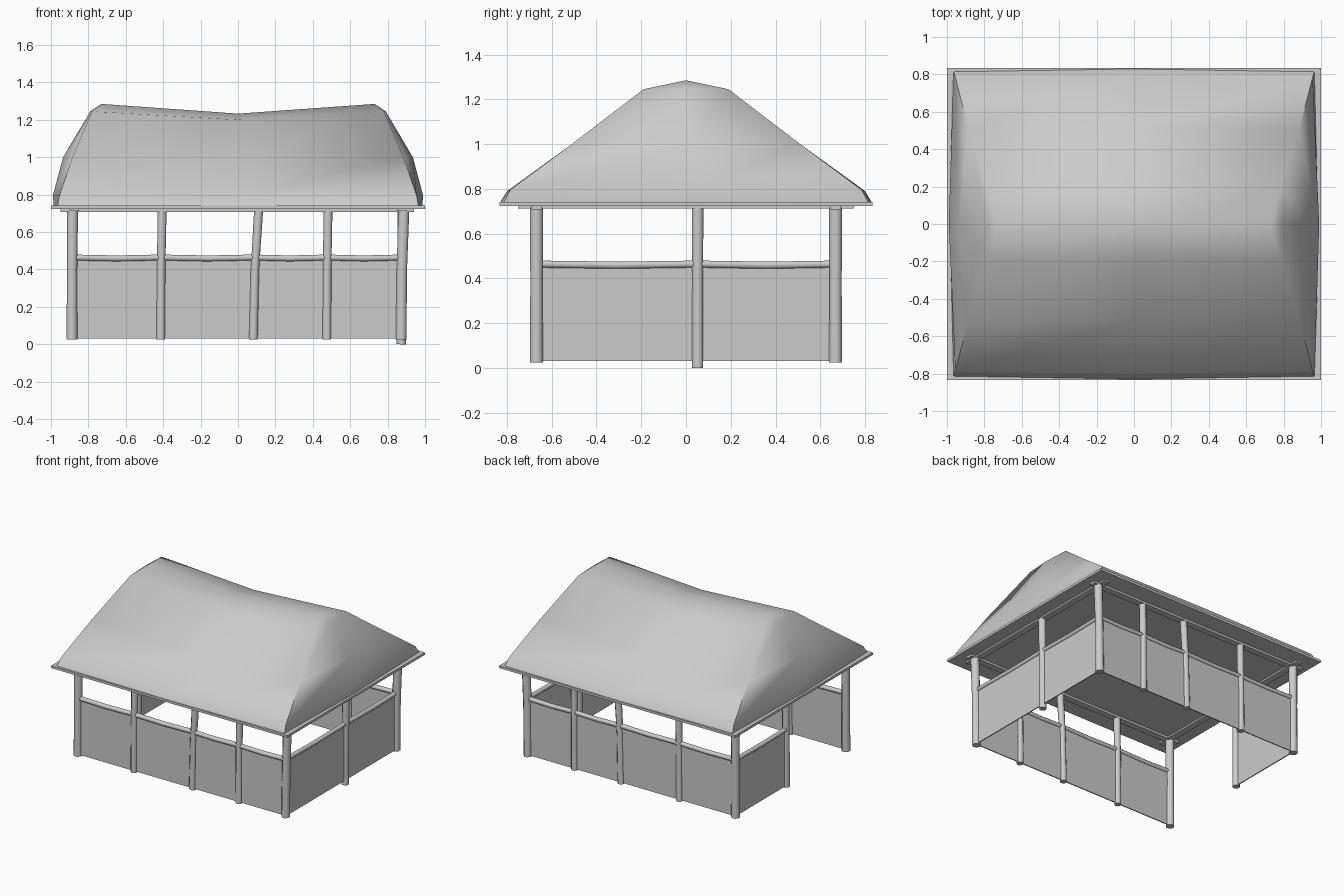
import bpy
import bmesh
import math
from mathutils import Vector

if "Cube" in bpy.data.objects:
    bpy.data.objects.remove(bpy.data.objects["Cube"], do_unlink=True)

GREY = (0.6, 0.6, 0.6, 1)
mat = bpy.data.materials.new("plain_grey")
mat.use_nodes = True
mat.diffuse_color = GREY
mat.node_tree.nodes["Principled BSDF"].inputs["Base Color"].default_value = GREY


def finish(name, bm, angle=None):
    bmesh.ops.recalc_face_normals(bm, faces=bm.faces)
    mesh = bpy.data.meshes.new(name)
    bm.to_mesh(mesh)
    bm.free()
    mesh.materials.append(mat)
    obj = bpy.data.objects.new(name, mesh)
    bpy.context.collection.objects.link(obj)
    if angle:
        bpy.ops.object.select_all(action="DESELECT")
        obj.select_set(True)
        bpy.context.view_layer.objects.active = obj
        bpy.ops.object.shade_smooth_by_angle(angle=math.radians(angle))
    return obj


def box(name, low, high):
    bm = bmesh.new()
    bmesh.ops.create_cube(bm, size=1)
    low, high = Vector(low), Vector(high)
    for v in bm.verts:
        v.co = (low + high) / 2 + v.co * (high - low)
    finish(name, bm)


def log(name, path, radii, sides=8):
    """Faceted round timber through a few points, capped at both ends."""
    bm = bmesh.new()
    path = [Vector(p) for p in path]
    turn = (path[-1] - path[0]).to_track_quat("Z", "Y")
    rings = []
    for p, r in zip(path, radii):
        angles = [math.tau * (i + 0.5) / sides for i in range(sides)]
        rings.append([bm.verts.new(p + turn @ Vector((r * math.cos(a), r * math.sin(a), 0)))
                      for a in angles])
    for a, b in zip(rings, rings[1:]):
        for i in range(sides):
            j = (i + 1) % sides
            bm.faces.new((a[i], a[j], b[j], b[i]))
    bm.faces.new(rings[0])
    bm.faces.new(rings[-1])
    finish(name, bm, 50)


# Sagging hipped roof: rings of eight points closed by a dipped ridge
# (corner x, corner y, z, end middle x, side middle y, side middle drop)
levels = [(0.965, 0.815, 0.74, 0.985, 0.83, 0),
          (0.955, 0.785, 0.795, 0.99, 0.80, 0.005),
          (0.885, 0.51, 1.0, 0.935, 0.51, 0.03),
          (0.78, 0.19, 1.245, 0.79, 0.19, 0.045)]
bm = bmesh.new()
rings = []
for x, y, z, end_x, side_y, drop in levels:
    points = [(x, -y, z), (end_x, 0, z), (x, y, z), (0, side_y, z - drop),
              (-x, y, z), (-end_x, 0, z), (-x, -y, z), (0, -side_y, z - drop)]
    rings.append([bm.verts.new(p) for p in points])
for a, b in zip(rings, rings[1:]):
    for i in range(8):
        j = (i + 1) % 8
        bm.faces.new((a[i], a[j], b[j], b[i]))
right, middle, left = [bm.verts.new(p) for p in ((0.73, 0, 1.285), (0, 0, 1.233), (-0.73, 0, 1.285))]
t = rings[-1]
for face in ((t[7], t[0], right, middle), (t[0], t[1], right), (t[1], t[2], right),
             (t[2], t[3], middle, right), (t[3], t[4], left, middle),
             (t[4], t[5], left), (t[5], t[6], left), (t[6], t[7], middle, left)):
    bm.faces.new(face)
finish("roof", bm, 68)

# Flat board under the roof
box("eave_board", (-1, -0.833, 0.724), (1, 0.833, 0.742))

# Frame beams resting on the posts
WALL_X, WALL_Y = 0.875, 0.668
for side, tag in ((-1, "front"), (1, "back")):
    y = side * WALL_Y
    box(tag + "_beam", (-0.95, y - 0.025, 0.708), (0.94, y + 0.025, 0.726))
for side, tag in ((-1, "right"), (1, "left")):
    x = side * WALL_X
    box(tag + "_beam", (x - 0.025, -0.75, 0.712), (x + 0.025, 0.75, 0.728))


def post(name, x, y, lean, radius, bottom=0.025):
    path = [(x, y, bottom), (x + lean * 0.3, y, 0.4), (x + lean, y, 0.715)]
    log(name, path, (radius, radius * 0.96, radius * 1.04))


# Posts of the two long sides: base x, lean, radius
long_posts = [(-0.888, 0.003, 0.031), (-0.413, 0.007, 0.025), (0.082, 0.028, 0.025),
              (0.475, 0.006, 0.025), (0.872, 0.014, 0.031)]
for side, tag in ((-1, "front"), (1, "back")):
    for n, (x, lean, radius) in enumerate(long_posts):
        post(f"{tag}_post_{n + 1}", x, side * WALL_Y, lean, radius)

# Middle posts of the two ends
END_Y = 0.052
post("left_middle_post", 0.872, END_Y, 0.008, 0.027, 0)
post("right_middle_post", -0.885, END_Y, 0.003, 0.027)


def bay(name, a, b):
    """Thin low wall with a slightly sagging round rail on top."""
    (ax, ay), (bx, by) = a, b
    box(name + "_wall", (min(ax, bx) - 0.004, min(ay, by) - 0.004, 0.032),
        (max(ax, bx) + 0.004, max(ay, by) + 0.004, 0.455))
    log(name + "_rail", [(ax, ay, 0.464), ((ax + bx) / 2, (ay + by) / 2, 0.459), (bx, by, 0.464)],
        (0.017, 0.017, 0.017))


# Low walls on all bays, with one end bay left open as the entrance
for side, tag in ((-1, "front"), (1, "back")):
    for n in range(4):
        bay(f"{tag}_{n + 1}", (long_posts[n][0], side * WALL_Y),
            (long_posts[n + 1][0], side * WALL_Y))
bay("left_front", (0.875, -WALL_Y), (0.875, END_Y))
bay("left_back", (0.875, END_Y), (0.875, WALL_Y))
bay("right_back", (-0.886, END_Y), (-0.886, WALL_Y))
